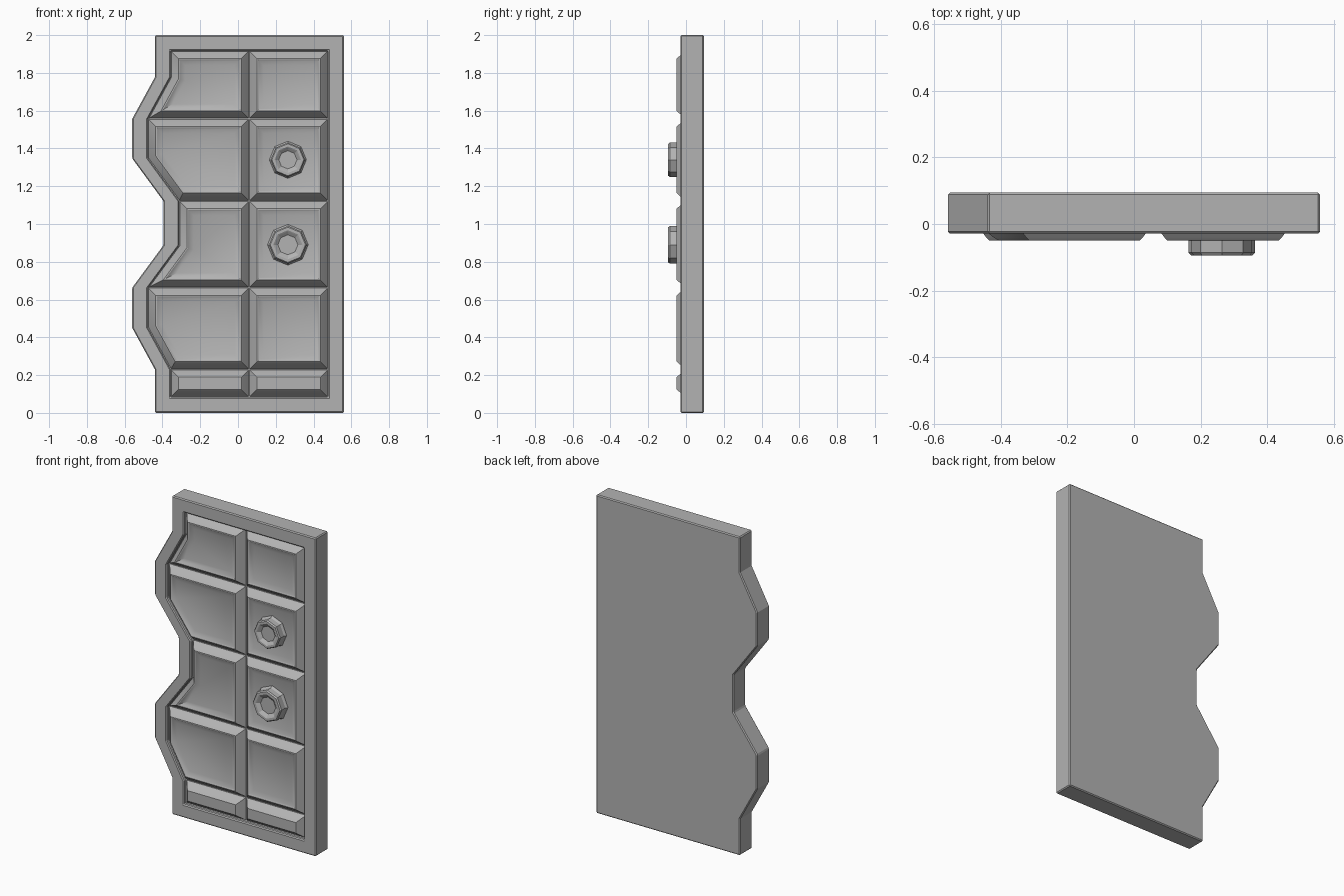
import bpy, bmesh, math

if "Cube" in bpy.data.objects:
    bpy.data.objects.remove(bpy.data.objects["Cube"])

RIM = 0.083                      # frame width
FRONT, BACK, FLOOR = -0.029, 0.094, -0.002
RIGHT, MID = 0.56, 0.059         # right side of the slab, column divider
# stepped left edge as (x, z), top to bottom
EDGE = [(-0.44, 2.0), (-0.44, 1.777), (-0.56, 1.557), (-0.56, 1.347), (-0.395, 1.122),
        (-0.395, 0.887), (-0.56, 0.663), (-0.56, 0.45), (-0.44, 0.23), (-0.44, 0.0)]

# one dark grey for the whole door
GREY = bpy.data.materials.new("dark_grey")
GREY.diffuse_color = (0.45, 0.45, 0.45, 1)
GREY.use_nodes = True
GREY.node_tree.nodes["Principled BSDF"].inputs["Base Color"].default_value = GREY.diffuse_color


def finish(bm, name, smooth=None):
    bmesh.ops.recalc_face_normals(bm, faces=bm.faces[:])
    mesh = bpy.data.meshes.new(name)
    bm.to_mesh(mesh)
    bm.free()
    mesh.materials.append(GREY)
    ob = bpy.data.objects.new(name, mesh)
    bpy.context.collection.objects.link(ob)
    if smooth:
        bpy.ops.object.select_all(action='DESELECT')
        ob.select_set(True)
        bpy.context.view_layer.objects.active = ob
        bpy.ops.object.shade_smooth_by_angle(angle=math.radians(smooth))
    return ob


def loft(name, rings):
    """Bridge closed rings of equal length and cap both ends."""
    bm = bmesh.new()
    vs = [[bm.verts.new(p) for p in r] for r in rings]
    n = len(vs[0])
    for a, b in zip(vs, vs[1:]):
        for i in range(n):
            j = (i + 1) % n
            bm.faces.new((a[i], a[j], b[j], b[i]))
    bm.faces.new(vs[0])
    bm.faces.new(vs[-1])
    return finish(bm, name)


def at(pts, y):
    return [(x, y, z) for x, z in pts]


# slab with raised rim and sunken field
outer = EDGE + [(RIGHT, 0.0), (RIGHT, 2.0)]
inner = [(x + RIM, min(max(z, RIM), 2 - RIM)) for x, z in EDGE]
field = inner + [(RIGHT - RIM, RIM), (RIGHT - RIM, 2 - RIM)]
slab = loft("door_slab", [at(outer, BACK), at(outer, FRONT), at(field, FRONT), at(field, FLOOR)])
bev = slab.modifiers.new("bevel", 'BEVEL')
bev.width, bev.segments, bev.limit_method = 0.006, 1, 'ANGLE'


# raised cushion panels, gently dished in the middle
def panel(name, pts, dished=True):
    bm = bmesh.new()
    f = bm.faces.new([bm.verts.new(p) for p in at(pts, FLOOR)])
    f.normal_update()
    if f.normal.y > 0:
        f.normal_flip()
    steps = [(0.003, 0.0), (0.03, 0.039), (0.008, 0.008)]
    if dished:
        steps += [(0.006, 0.0), (0.006, -0.004), (0.024, -0.01)]
    for t, d in steps:
        bmesh.ops.inset_individual(bm, faces=[f], thickness=t, depth=d, use_even_offset=True)
    return finish(bm, name, 32)


# rows are bounded by indices into the left edge
for row, (a, b) in enumerate([(0, 2), (2, 4), (4, 6), (6, 8), (8, 9)], 1):
    top, bot = inner[a][1], inner[b][1]
    panel(f"left_panel_{row}", inner[a:b + 1] + [(MID, bot), (MID, top)], row < 5)
    panel(f"right_panel_{row}",
          [(MID, top), (MID, bot), (RIGHT - RIM, bot), (RIGHT - RIM, top)], row < 5)


# eight-sided bolts with a hollow centre: (radius factor, y)
PROFILE = [(1.08, -0.02), (1.08, -0.04), (1.0, -0.051), (1.0, -0.086), (0.93, -0.094),
           (0.77, -0.094), (0.70, -0.09), (0.53, -0.078)]
for name, z, r in [("upper_bolt", 1.34, 0.091), ("lower_bolt", 0.89, 0.1)]:
    loft(name, [[(0.264 + r * k * math.sin(i * math.pi / 4), y, z + r * k * math.cos(i * math.pi / 4))
                 for i in range(8)] for k, y in PROFILE])
